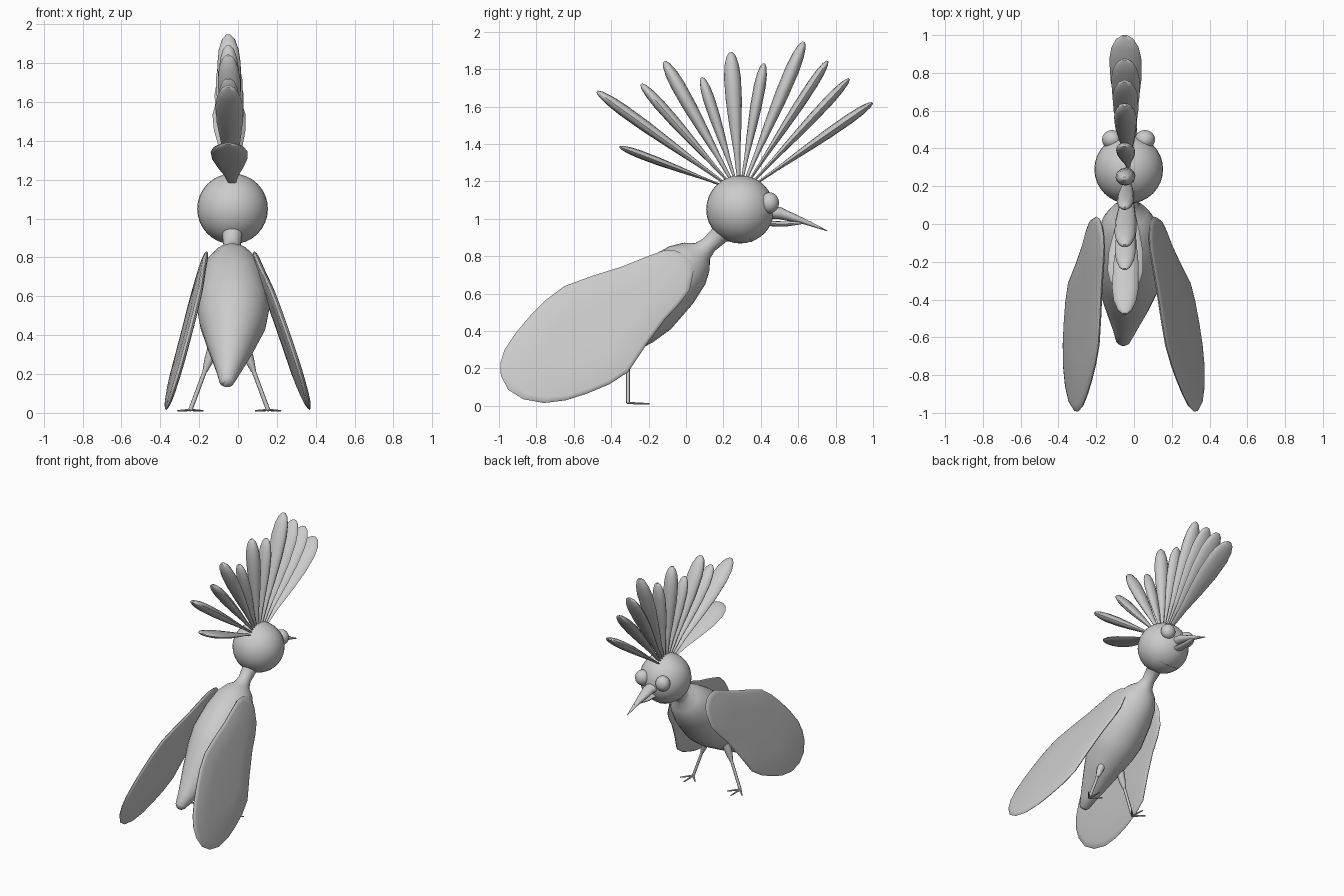
import bpy, bmesh, math
from mathutils import Vector

if "Cube" in bpy.data.objects:
    bpy.data.objects.remove(bpy.data.objects["Cube"])

GREY = (0.6, 0.6, 0.6, 1)
mat = bpy.data.materials.new("plain grey")
mat.use_nodes = True
mat.diffuse_color = GREY
mat.node_tree.nodes["Principled BSDF"].inputs["Base Color"].default_value = GREY


def finish(obj, angle=50):
    obj.data.materials.clear()
    obj.data.materials.append(mat)
    bpy.ops.object.select_all(action="DESELECT")
    obj.select_set(True)
    bpy.context.view_layer.objects.active = obj
    bpy.ops.object.shade_smooth_by_angle(angle=math.radians(angle))
    return obj


def skin(name, rings, angle=50):
    """Bridge equal rings of points and cap both ends."""
    bm = bmesh.new()
    loops = [[bm.verts.new(p) for p in ring] for ring in rings]
    n = len(loops[0])
    for a, b in zip(loops, loops[1:]):
        for i in range(n):
            j = (i + 1) % n
            bm.faces.new((a[i], a[j], b[j], b[i]))
    bm.faces.new(loops[0][::-1])
    bm.faces.new(loops[-1])
    bmesh.ops.recalc_face_normals(bm, faces=bm.faces)
    mesh = bpy.data.meshes.new(name)
    bm.to_mesh(mesh)
    bm.free()
    obj = bpy.data.objects.new(name, mesh)
    bpy.context.collection.objects.link(obj)
    return finish(obj, angle)


def tube(name, points, radii, sides=12):
    """Loft ellipses (half width, half depth) along a path."""
    pts = [Vector(p) for p in points]
    rings = []
    for i, (p, (w, d)) in enumerate(zip(pts, radii)):
        along = (pts[min(i + 1, len(pts) - 1)] - pts[max(i - 1, 0)]).normalized()
        u = Vector((1, 0, 0))
        u = (u - along * u.dot(along)).normalized()
        v = along.cross(u)
        angles = [math.tau * k / sides for k in range(sides)]
        rings.append([p + u * w * math.cos(a) + v * d * math.sin(a) for a in angles])
    return skin(name, rings)


def ball(name, loc, scale):
    bpy.ops.mesh.primitive_uv_sphere_add(segments=32, ring_count=16, radius=1, location=loc)
    obj = bpy.context.object
    obj.name = name
    obj.scale = scale
    bpy.ops.object.transform_apply(location=False, rotation=False, scale=True)
    return finish(obj)


# Head and eyes
HEAD = Vector((-0.028, 0.29, 1.05))
ball("head", HEAD, (0.182, 0.182, 0.182))
for name, x in (("left_eye", 0.058), ("right_eye", -0.116)):
    ball(name, (x, 0.447, 1.085), (0.053, 0.05, 0.056))

# Neck and body in one sweep: distance along the axis, radius, sideways drift
start, axis = Vector((-0.03, 0.08, 0.82)), Vector((0, -0.727, -0.687))
profile = [(-0.24, 0.15, 0), (-0.19, 0.09, 0), (-0.14, 0.052, 0), (-0.06, 0.045, 0),
           (-0.01, 0.058, 0), (0.03, 0.1, 0), (0.1, 0.14, 0), (0.22, 0.17, 0.003),
           (0.4, 0.188, 0.005), (0.52, 0.172, 0.003), (0.7, 0.12, -0.008),
           (0.88, 0.062, -0.02), (0.96, 0.038, -0.028), (0.98, 0.02, -0.028)]
tube("body", [start + axis * t + Vector((x, 0, 0)) for t, _, x in profile],
     [(r, r) for _, r, _ in profile], 24)

# Beak
X = HEAD.x
tube("upper_beak", [(X, 0.42, 1.035), (X, 0.5, 1.03), (X, 0.62, 0.99), (X, 0.757, 0.935)],
     [(0.05, 0.036), (0.044, 0.032), (0.022, 0.016), (0.002, 0.002)])
tube("lower_beak", [(X, 0.42, 0.975), (X, 0.53, 0.972), (X, 0.6, 0.978), (X, 0.67, 0.984)],
     [(0.035, 0.014), (0.03, 0.014), (0.018, 0.01), (0.002, 0.002)])

# Crest fan: tip y, tip z, half width, half thickness
feathers = [(-0.355, 1.385, 0.095, 0.022), (-0.475, 1.68, 0.07, 0.032),
            (-0.24, 1.72, 0.055, 0.03), (-0.115, 1.84, 0.058, 0.038),
            (0.085, 1.755, 0.045, 0.031), (0.24, 1.89, 0.052, 0.045),
            (0.417, 1.83, 0.05, 0.032), (0.63, 1.945, 0.06, 0.038),
            (0.757, 1.843, 0.068, 0.028), (0.872, 1.748, 0.075, 0.027),
            (0.997, 1.62, 0.085, 0.027)]
shape = [(0, 0.2), (0.2, 0.38), (0.42, 0.72), (0.62, 0.96), (0.8, 1), (0.9, 0.85),
         (0.97, 0.55), (1, 0.2)]
for i, (y, z, w, d) in enumerate(feathers):
    lean = math.radians(-38 + 70 * i / (len(feathers) - 1))
    root = HEAD + Vector((-0.012, math.sin(lean), math.cos(lean))) * 0.165
    tip = Vector((-0.05, y, z))
    tube(f"crest_feather_{i + 1}", [root.lerp(tip, t) for t, _ in shape],
         [(w * s, d * s) for _, s in shape])

# Wings: one outline (y, z) laid on two tilted planes
outline = [(0.04, 0.72), (0.03, 0.77), (-0.01, 0.81), (-0.06, 0.83), (-0.12, 0.83), (-0.19, 0.805),
           (-0.34, 0.745), (-0.5, 0.695), (-0.65, 0.64), (-0.75, 0.565), (-0.83, 0.485),
           (-0.91, 0.39), (-0.97, 0.3), (-0.993, 0.23), (-0.99, 0.16), (-0.95, 0.085),
           (-0.87, 0.035), (-0.76, 0.015), (-0.64, 0.03), (-0.53, 0.065), (-0.41, 0.115),
           (-0.31, 0.18), (-0.21, 0.33), (-0.11, 0.465), (-0.03, 0.55), (0.02, 0.62)]
cy = sum(p[0] for p in outline) / len(outline)
cz = sum(p[1] for p in outline) / len(outline)
section = [(0.5, 0.018), (0.93, 0.013), (0.98, 0.008), (1, 0),
           (0.98, -0.008), (0.93, -0.013), (0.5, -0.018)]
for name, base, by, bz in (("left_wing", 0.331, -0.056, -0.304),
                           ("right_wing", -0.412, -0.049, 0.297)):
    rings = []
    for s, t in section:
        flat = [(cy + (y - cy) * s, cz + (z - cz) * s) for y, z in outline]
        rings.append([(base + by * y + bz * z + t, y, z) for y, z in flat])
    skin(name, rings, 60)

# Legs and three-toed feet
for side, sign in (("left", 1), ("right", -1)):
    def at(x, y, z):
        return Vector((-0.045 + sign * x, y, z))
    ankle = at(0.2, -0.31, 0.015)
    tube(side + "_thigh", [at(0.06, -0.3, 0.4), at(0.105, -0.31, 0.27), at(0.125, -0.31, 0.215)],
         [(0.035, 0.035), (0.024, 0.024), (0.013, 0.013)], 8)
    tube(side + "_shin", [at(0.12, -0.31, 0.23), ankle], [(0.011, 0.01)] * 2, 8)
    for toe, dx, dy in (("inner", -0.065, 0.07), ("middle", 0, 0.115), ("outer", 0.065, 0.07)):
        tube(f"{side}_{toe}_toe", [ankle, ankle + Vector((sign * dx, dy, -0.004))],
             [(0.009, 0.007), (0.004, 0.004)], 6)
